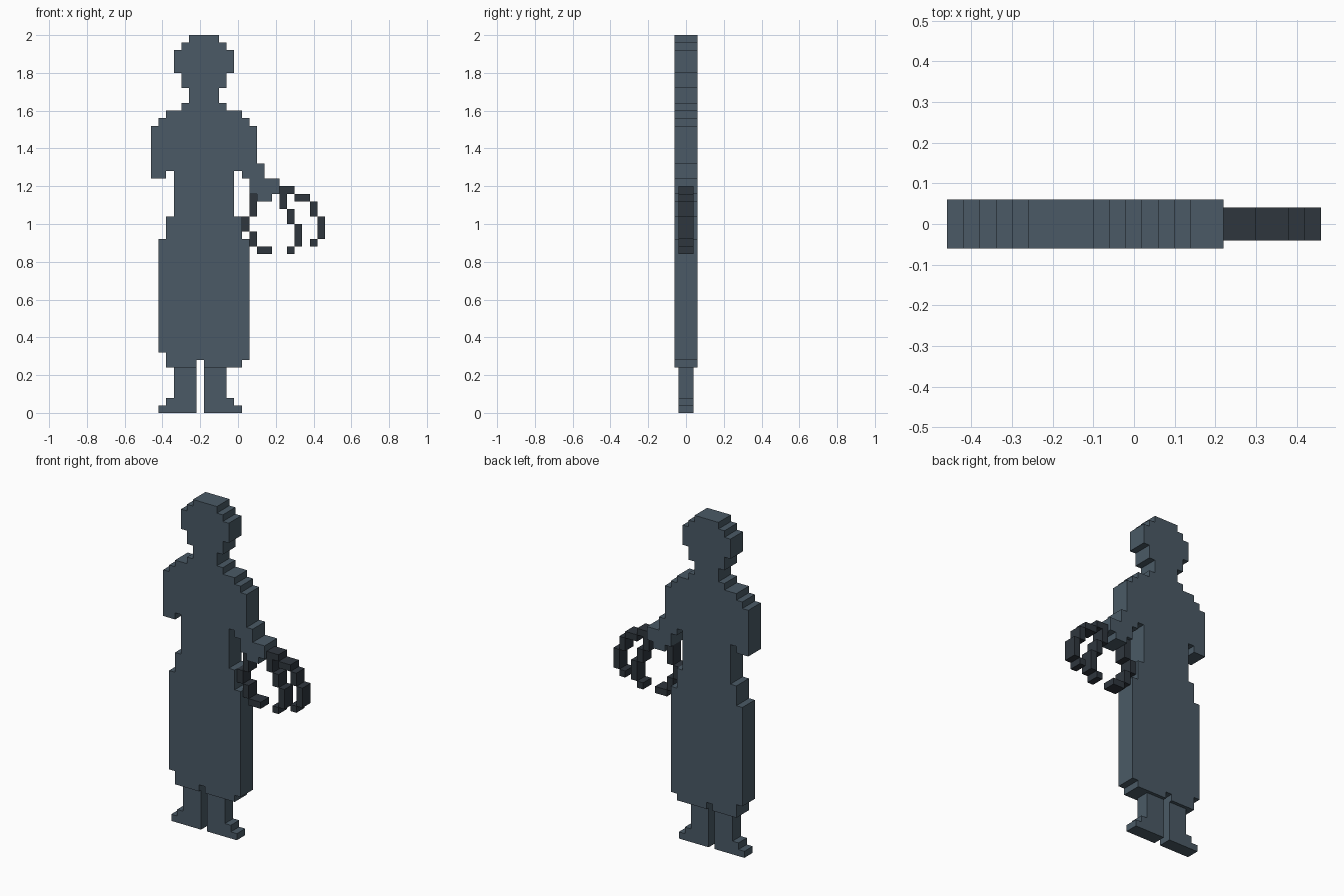
import bpy, bmesh, math

if "Cube" in bpy.data.objects:
    bpy.data.objects.remove(bpy.data.objects["Cube"])

CELL = 0.04     # size of one square of the cut-out
X0 = -0.46      # left edge of the grid


def material(name, colour):
    m = bpy.data.materials.new(name)
    m.diffuse_color = (*colour, 1)
    m.use_nodes = True
    m.node_tree.nodes["Principled BSDF"].inputs["Base Color"].default_value = m.diffuse_color
    return m


slate = material("slate grey", (0.069, 0.102, 0.133))
dark = material("dark slate", (0.028, 0.037, 0.048))


def cutout(name, rects, half_depth, mat):
    """Stepped flat shape: union of (x min, x max, z min, z max) rectangles on the grid."""
    cells = set()
    for x0, x1, z0, z1 in rects:
        for i in range(round((x0 - X0) / CELL), round((x1 - X0) / CELL)):
            for k in range(round(z0 / CELL), round(z1 / CELL)):
                cells.add((i, k))
    bm = bmesh.new()

    def quad(*pts):
        bm.faces.new([bm.verts.new((X0 + i * CELL, s * half_depth, k * CELL))
                      for i, s, k in pts])

    for i, k in cells:
        corners = [(i, k), (i + 1, k), (i + 1, k + 1), (i, k + 1)]
        quad(*[(a, -1, b) for a, b in corners])
        quad(*[(a, 1, b) for a, b in reversed(corners)])
        # side walls only where the neighbour is empty
        for n, (di, dk) in enumerate([(0, -1), (1, 0), (0, 1), (-1, 0)]):
            if (i + di, k + dk) not in cells:
                (a, b), (c, d) = corners[n], corners[(n + 1) % 4]
                quad((a, -1, b), (a, 1, b), (c, 1, d), (c, -1, d))
    bmesh.ops.remove_doubles(bm, verts=bm.verts, dist=0.0005)
    bmesh.ops.dissolve_limit(bm, angle_limit=math.radians(1),
                             verts=bm.verts, edges=bm.edges)
    me = bpy.data.meshes.new(name)
    bm.to_mesh(me)
    bm.free()
    me.materials.append(mat)
    ob = bpy.data.objects.new(name, me)
    bpy.context.collection.objects.link(ob)
    return ob


# Head, torso, arms and skirt
cutout("figure_body", [
    (-0.26, -0.10, 1.96, 2.00), (-0.30, -0.06, 1.92, 1.96),   # head
    (-0.34, -0.02, 1.80, 1.92), (-0.30, -0.06, 1.72, 1.80),
    (-0.26, -0.10, 1.64, 1.72), (-0.30, -0.06, 1.60, 1.64),   # neck
    (-0.38, 0.02, 1.56, 1.60), (-0.42, 0.06, 1.52, 1.56),     # shoulders
    (-0.46, 0.10, 1.28, 1.52), (-0.46, -0.38, 1.24, 1.28),
    (-0.34, -0.02, 1.04, 1.28),                               # waist
    (0.02, 0.14, 1.24, 1.28), (0.10, 0.14, 1.28, 1.32),       # forearm
    (0.06, 0.22, 1.16, 1.24), (0.10, 0.18, 1.12, 1.16),
    (-0.38, 0.02, 0.92, 1.04), (-0.42, 0.06, 0.32, 0.92),     # skirt
    (-0.38, 0.06, 0.28, 0.32),
    (-0.38, -0.22, 0.24, 0.28), (-0.18, 0.02, 0.24, 0.28),
], 0.06, slate)

# Legs with stepped feet, mirrored about the figure's middle
for side, s in (("left", -1), ("right", 1)):
    steps = [(0.14, 0.00, 0.24), (0.18, 0.00, 0.08), (0.22, 0.00, 0.04)]
    rects = []
    for w, z0, z1 in steps:
        a, b = sorted((-0.20 + s * 0.02, -0.20 + s * w))
        rects.append((a, b, z0, z1))
    cutout(side + "_leg", rects, 0.04, slate)

# Curved hoops held in the hand
cutout("inner_hoop", [
    (0.06, 0.10, 1.04, 1.16), (0.02, 0.06, 0.96, 1.04),
    (0.06, 0.10, 0.88, 0.96), (0.10, 0.18, 0.84, 0.88),
], 0.04, dark)
cutout("middle_hoop", [
    (0.22, 0.30, 1.16, 1.20), (0.22, 0.26, 1.08, 1.16),
    (0.26, 0.30, 1.00, 1.08), (0.30, 0.34, 0.88, 1.00),
    (0.26, 0.30, 0.84, 0.88),
], 0.04, dark)
cutout("outer_hoop", [
    (0.30, 0.38, 1.12, 1.16), (0.38, 0.42, 1.04, 1.12),
    (0.42, 0.46, 0.92, 1.04), (0.38, 0.42, 0.88, 0.92),
], 0.04, dark)
